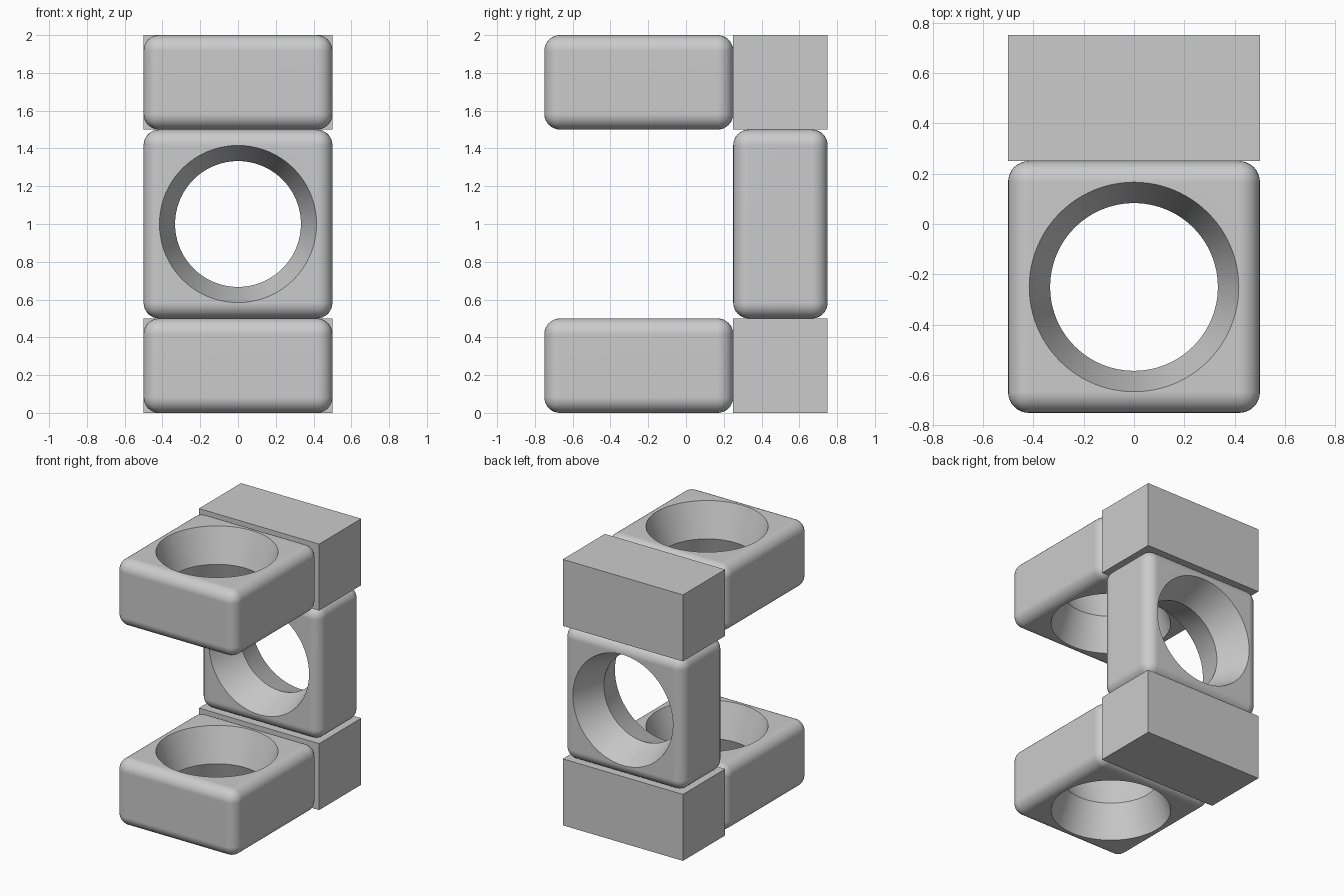
import bpy
import bmesh
from math import radians
from mathutils import Matrix

if "Cube" in bpy.data.objects:
    bpy.data.objects.remove(bpy.data.objects["Cube"])

DEPTH, ROUND = 0.5, 0.083
WAIST, MOUTH = 0.333, 0.416

grey = bpy.data.materials.new("light grey")
grey.use_nodes = True
grey.diffuse_color = (0.6, 0.6, 0.6, 1)
grey.node_tree.nodes["Principled BSDF"].inputs["Base Color"].default_value = (0.6, 0.6, 0.6, 1)


def make_object(name, bm, location):
    bmesh.ops.recalc_face_normals(bm, faces=bm.faces)
    mesh = bpy.data.meshes.new(name)
    bm.to_mesh(mesh)
    bm.free()
    mesh.materials.append(grey)
    obj = bpy.data.objects.new(name, mesh)
    obj.location = location
    bpy.context.collection.objects.link(obj)
    return obj


def box(size):
    bm = bmesh.new()
    bmesh.ops.create_cube(bm, size=1)
    bmesh.ops.scale(bm, vec=size, verts=bm.verts)
    return bm


def hourglass():
    """Hole shape: two cones meeting at a narrow waist."""
    bm = bmesh.new()
    rings = []
    for z in (-0.3, 0, 0.3):
        radius = WAIST + (MOUTH - WAIST) * abs(z) / (DEPTH / 2)
        rings.append(bmesh.ops.create_circle(
            bm, segments=96, radius=radius, cap_ends=z != 0,
            matrix=Matrix.Translation((0, 0, z)))["verts"])
    for low, high in zip(rings, rings[1:]):
        for i in range(len(low)):
            bm.faces.new((low[i - 1], low[i], high[i], high[i - 1]))
    return bm


def ring_block(name, location, tilt=0):
    """Rounded slab with a double-flared round hole."""
    turn = Matrix.Rotation(radians(tilt), 3, "X")
    bm = box((1, 1, DEPTH))
    bmesh.ops.bevel(bm, geom=bm.edges[:], offset=ROUND, segments=8,
                    profile=0.5, affect="EDGES")
    bm.transform(turn.to_4x4())
    block = make_object(name, bm, location)
    bm = hourglass()
    bm.transform(turn.to_4x4())
    cutter = make_object("hole_cutter", bm, location)
    cutter.hide_render = True

    bpy.ops.object.select_all(action="DESELECT")
    bpy.context.view_layer.objects.active = block
    block.select_set(True)
    cut = block.modifiers.new("hole", "BOOLEAN")
    cut.operation, cut.solver, cut.object = "DIFFERENCE", "EXACT", cutter
    bpy.ops.object.modifier_apply(modifier=cut.name)
    bpy.data.objects.remove(cutter)
    bpy.ops.object.shade_smooth_by_angle(angle=radians(30))
    # Keep the large faces looking flat beside the rounded edges
    normals = block.modifiers.new("flat faces", "WEIGHTED_NORMAL")
    normals.keep_sharp = True


# Two forward-facing arms with vertical holes
ring_block("lower_ring", (0, -0.25, 0.25))
ring_block("upper_ring", (0, -0.25, 1.75))
# Upright middle with a hole from front to back
ring_block("middle_ring", (0, 0.5, 1), tilt=90)
# Plain corner blocks
for name, z in (("lower_corner_block", 0.25), ("upper_corner_block", 1.75)):
    make_object(name, box((1, DEPTH, DEPTH)), (0, 0.5, z))
